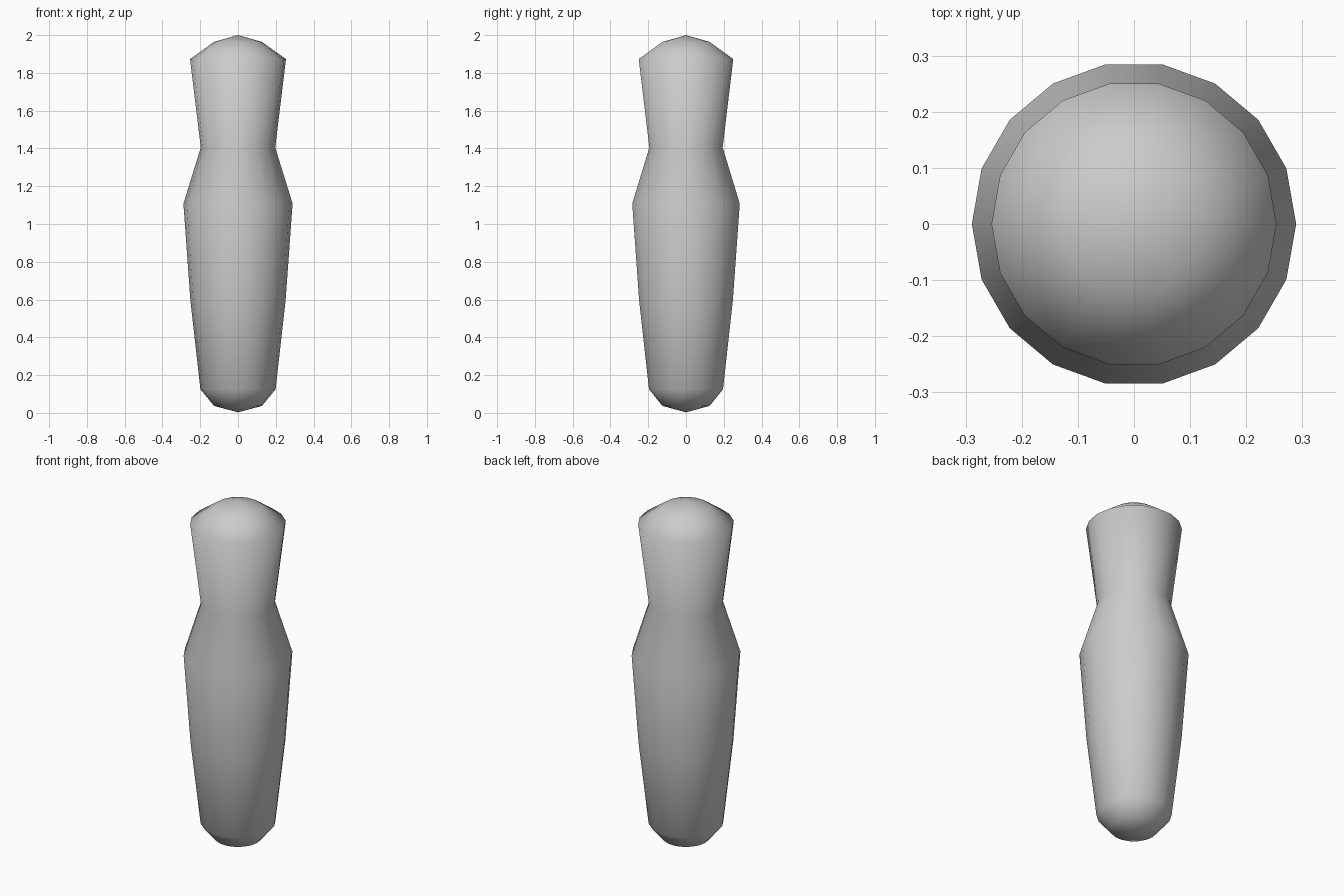
import bpy, bmesh, math

if "Cube" in bpy.data.objects:
    bpy.data.objects.remove(bpy.data.objects["Cube"])

SIDES = 18
# (radius, height) from the rounded foot to the domed head
PROFILE = [(0, 0.003), (0.127, 0.037), (0.199, 0.125), (0.252, 0.595),
           (0.289, 1.108), (0.197, 1.405), (0.254, 1.873), (0.127, 1.964), (0, 2.0)]

# Turned body: spin the profile around z
bm = bmesh.new()
verts = [bm.verts.new((r, 0, z)) for r, z in PROFILE]
edges = [bm.edges.new(pair) for pair in zip(verts, verts[1:])]
bmesh.ops.spin(bm, geom=verts + edges, cent=(0, 0, 0), axis=(0, 0, 1),
               angle=math.tau, steps=SIDES)
bmesh.ops.remove_doubles(bm, verts=bm.verts, dist=1e-4)
bmesh.ops.recalc_face_normals(bm, faces=bm.faces)
for face in bm.faces:
    face.smooth = True

mesh = bpy.data.meshes.new("turned_body")
bm.to_mesh(mesh)
bm.free()
bpy.context.collection.objects.link(bpy.data.objects.new("turned_body", mesh))
